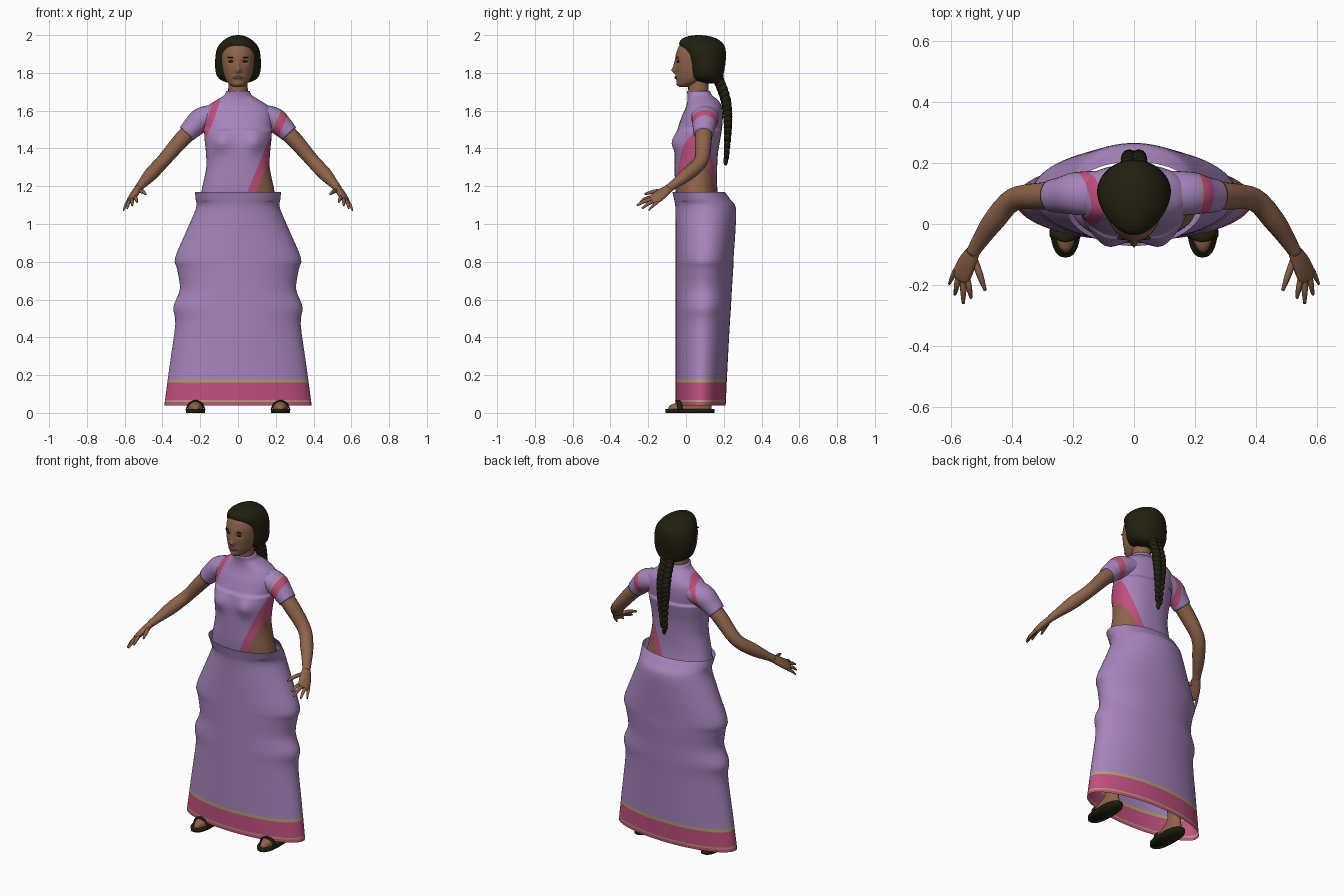
import bpy, bmesh, math
from mathutils import Vector

cube = bpy.data.objects.get("Cube")
if cube:
    bpy.data.objects.remove(cube, do_unlink=True)


def material(name, rgb):
    m = bpy.data.materials.new(name)
    m.use_nodes = True
    m.diffuse_color = (*rgb, 1)
    bsdf = m.node_tree.nodes["Principled BSDF"]
    bsdf.inputs["Base Color"].default_value = (*rgb, 1)
    bsdf.inputs["Roughness"].default_value = 0.8
    return m


LILAC = material("lilac cloth", (0.38, 0.23, 0.50))
PINK = material("pink border", (0.53, 0.08, 0.21))
GOLD = material("gold trim", (0.45, 0.34, 0.16))
SKIN = material("brown skin", (0.27, 0.125, 0.07))
HAIR = material("dark hair", (0.016, 0.014, 0.005))
LIPS = material("lips", (0.17, 0.06, 0.04))
CLOTH = [LILAC, PINK, GOLD, SKIN]


def smooth_rows(rows, steps):
    """Catmull-Rom interpolation of tuples."""
    out = []
    for i in range(len(rows) - 1):
        a, b, c, d = (rows[max(i - 1, 0)], rows[i], rows[i + 1], rows[min(i + 2, len(rows) - 1)])
        for k in range(steps):
            t = k / steps
            out.append([0.5 * (2 * q + (r - p) * t + (2 * p - 5 * q + 4 * r - s) * t * t
                               + (3 * q - p - 3 * r + s) * t ** 3) for p, q, r, s in zip(a, b, c, d)])
    return out + [list(rows[-1])]


def finish(name, bm, mats, rule=None, cuts=()):
    """Cut along colour borders, colour the faces by rule, make the object."""
    bmesh.ops.recalc_face_normals(bm, faces=bm.faces)
    for co, no in cuts:
        bmesh.ops.bisect_plane(bm, geom=bm.verts[:] + bm.edges[:] + bm.faces[:], plane_co=co, plane_no=no)
    for f in bm.faces:
        f.smooth = True
        if rule:
            f.material_index = rule(f.calc_center_median())
    mesh = bpy.data.meshes.new(name)
    bm.to_mesh(mesh)
    bm.free()
    for m in mats:
        mesh.materials.append(m)
    ob = bpy.data.objects.new(name, mesh)
    bpy.context.collection.objects.link(ob)
    return ob


def skin_rings(rings, caps):
    bm = bmesh.new()
    loops = [[bm.verts.new(p) for p in ring] for ring in rings]
    for a, b in zip(loops, loops[1:]):
        for i in range(len(a)):
            j = (i + 1) % len(a)
            bm.faces.new((a[i], a[j], b[j], b[i]))
    if caps:
        bm.faces.new(loops[0])
        bm.faces.new(loops[-1])
    return bm


def stack(name, rows, mats, cx=0, n=2.0, seg=48, steps=4, caps=True, warp=None, **kw):
    """Horizontal rings from rows of (z, half width, front y, back y)."""
    rings = []
    for z, w, yf, yb in smooth_rows(rows, steps):
        ring = []
        for i in range(seg):
            a = math.tau * i / seg
            c, s = math.cos(a), math.sin(a)
            p = Vector((cx + w * math.copysign(abs(c) ** (2 / n), c),
                        (yf + yb) / 2 + (yb - yf) / 2 * math.copysign(abs(s) ** (2 / n), s), z))
            if warp:
                warp(p)
            ring.append(p)
        rings.append(ring)
    return finish(name, skin_rings(rings, caps), mats, **kw)


def tube(name, rows, mats, side=1, across=(0, 1, 0), seg=16, steps=4, **kw):
    """Rings along a path from rows of (x, y, z, radius across, other radius)."""
    pts = smooth_rows(rows, steps)
    pos = [Vector((side * p[0], p[1], p[2])) for p in pts]
    axis = Vector((side * across[0], across[1], across[2]))
    rings = []
    for i, p in enumerate(pts):
        t = (pos[min(i + 1, len(pos) - 1)] - pos[max(i - 1, 0)]).normalized()
        u = (axis - t * axis.dot(t)).normalized()
        v = t.cross(u)
        rings.append([pos[i] + u * p[3] * math.cos(a) + v * p[4] * math.sin(a)
                      for a in (math.tau * k / seg for k in range(seg))])
    return finish(name, skin_rings(rings, True), mats, **kw)


def ball(name, loc, size, mat, seg=16):
    bm = bmesh.new()
    bmesh.ops.create_uvsphere(bm, u_segments=seg, v_segments=seg // 2 + 2, radius=1)
    for v in bm.verts:
        v.co = Vector(a * b for a, b in zip(v.co, size)) + Vector(loc)
    return finish(name, bm, [mat])


def bump(p, x, z, sx, sz, dy, limit):
    """Push the front of a body along y around the point x, z."""
    if p.y < limit:
        p.y += dy * math.exp(-((p.x - x) / sx) ** 2 - ((p.z - z) / sz) ** 2)


# Skirt with bordered hem
hem = (0.058, 0.068, 0.16, 0.178)


def skirt_rule(c):
    if hem[0] < c.z < hem[1] or hem[2] < c.z < hem[3]:
        return 2
    return 1 if c.z < hem[2] else 0


stack("skirt", [(0.04, 0.39, -0.055, 0.21), (0.25, 0.362, -0.055, 0.22), (0.47, 0.332, -0.055, 0.232),
                (0.56, 0.342, -0.055, 0.238), (0.655, 0.308, -0.055, 0.243), (0.76, 0.322, -0.055, 0.25),
                (0.82, 0.333, -0.055, 0.252), (0.97, 0.27, -0.055, 0.262), (1.085, 0.222, -0.056, 0.264),
                (1.13, 0.224, -0.063, 0.235), (1.17, 0.228, -0.072, 0.205)],
      CLOTH, seg=72, caps=False, rule=skirt_rule, cuts=[((0, 0, z), (0, 0, 1)) for z in hem])

# Draped bodice: slanting borders, bare waist on the left
LEFT_N, RIGHT_N = Vector((1, 0, -0.41)), Vector((1, 0.2, -0.4))
LEFT_O, RIGHT_O = Vector((0.05, 0, 1.17)), Vector((-0.06, -0.05, 1.7))
UNDERARM = 1.42


def drape_rule(c):
    d = (c - LEFT_O).dot(LEFT_N)
    r = (c - RIGHT_O).dot(RIGHT_N)
    if d > 0.045:
        return 3 if c.z < UNDERARM else 0
    if d > 0:
        return 1
    if d > -0.007 and c.z > 1.5:
        return 2
    return 1 if -0.032 < r < 0 and c.z > UNDERARM else 0


drape_cuts = [(LEFT_O + Vector((k, 0, 0)), LEFT_N) for k in (-0.007, 0, 0.045)]
drape_cuts += [(RIGHT_O + Vector((k, 0, 0)), RIGHT_N) for k in (-0.032, 0)]
drape_cuts += [((0, 0, z), (0, 0, 1)) for z in (UNDERARM, 1.5)]


def bust(p):
    for s in (-1, 1):
        bump(p, s * 0.09, 1.435, 0.05, 0.05, -0.03, 0.04)


stack("bodice", [(1.12, 0.205, -0.05, 0.175), (1.2, 0.188, -0.058, 0.165), (1.3, 0.168, -0.06, 0.165),
                 (1.38, 0.17, -0.06, 0.17), (1.44, 0.176, -0.055, 0.18), (1.5, 0.18, -0.045, 0.19),
                 (1.57, 0.185, -0.022, 0.195), (1.62, 0.165, 0, 0.19), (1.655, 0.115, 0.008, 0.17),
                 (1.68, 0.075, 0.008, 0.14), (1.705, 0.062, 0.004, 0.125)],
      CLOTH, n=2.3, warp=bust, rule=drape_rule, cuts=drape_cuts)

# Neck and head
stack("neck", [(1.64, 0.06, 0.01, 0.13), (1.7, 0.052, 0.012, 0.12), (1.8, 0.052, 0.01, 0.12)], [SKIN], seg=24)


def face(p):
    bump(p, 0, 1.812, 0.014, 0.016, -0.02, 0)
    bump(p, 0, 1.838, 0.01, 0.025, -0.009, 0)
    bump(p, 0, 1.775, 0.026, 0.011, -0.008, 0)
    bump(p, 0, 1.742, 0.02, 0.012, -0.006, 0)
    for s in (-1, 1):
        bump(p, s * 0.035, 1.86, 0.018, 0.013, 0.009, 0)


stack("head", [(1.725, 0.018, -0.035, 0.01), (1.737, 0.042, -0.044, 0.05), (1.76, 0.062, -0.048, 0.1),
               (1.79, 0.075, -0.052, 0.13), (1.83, 0.084, -0.056, 0.15), (1.87, 0.088, -0.057, 0.16),
               (1.91, 0.086, -0.05, 0.16), (1.95, 0.07, -0.03, 0.15), (1.98, 0.03, 0.02, 0.1)],
      [SKIN], seg=72, steps=6, warp=face,)
ball("mouth", (0, -0.054, 1.775), (0.026, 0.008, 0.008), LIPS)
for s, label in ((1, "left"), (-1, "right")):
    ball(label + "_eye", (s * 0.036, -0.041, 1.86), (0.014, 0.007, 0.006), HAIR)
    ball(label + "_eyebrow", (s * 0.037, -0.046, 1.882), (0.02, 0.006, 0.003), HAIR)

# Hair and plait
stack("hair", [(1.745, 0.045, 0.09, 0.185), (1.765, 0.095, 0.03, 0.195), (1.8, 0.117, 0.014, 0.2),
               (1.86, 0.121, 0, 0.21), (1.92, 0.114, -0.022, 0.21), (1.955, 0.095, -0.036, 0.196),
               (1.98, 0.066, -0.022, 0.165), (1.995, 0.035, 0.015, 0.12), (2.0, 0.008, 0.055, 0.08)], [HAIR])
plait = smooth_rows([(0.17, 1.77, 0.032), (0.212, 1.65, 0.033), (0.222, 1.52, 0.028), (0.214, 1.36, 0.018)], 5)
for i, (y, z, r) in enumerate(plait):
    for s in (-1, 1):
        lock = ball("plait_lock", (0, 0, 0), (r * 0.75, r * 0.8, r * 1.05), HAIR, 12)
        lock.location = (s * r * 0.5, y, z + s * 0.007)
        lock.rotation_euler = (0, s * 0.5, 0)
ball("plait_end", (0, 0.21, 1.335), (0.012, 0.012, 0.026), HAIR)

# Fingers: knuckle, tip, radius
fingers = {"index": ((0.545, -0.185, 1.142), (0.535, -0.243, 1.115), 0.0095),
           "middle": ((0.56, -0.18, 1.132), (0.56, -0.26, 1.098), 0.01),
           "ring": ((0.575, -0.168, 1.123), (0.587, -0.232, 1.082), 0.0095),
           "little": ((0.585, -0.15, 1.115), (0.606, -0.197, 1.072), 0.008),
           "thumb": ((0.522, -0.12, 1.175), (0.488, -0.218, 1.158), 0.011)}

for s, label in ((1, "left_"), (-1, "right_")):
    # Sleeves and arms
    tube(label + "sleeve", [(0.11, 0.1, 1.575, 0.075, 0.06), (0.19, 0.1, 1.553, 0.07, 0.065),
                            (0.235, 0.095, 1.515, 0.06, 0.057), (0.272, 0.092, 1.478, 0.053, 0.049)],
         CLOTH, s, seg=28, rule=drape_rule, cuts=drape_cuts)
    tube(label + "arm", [(0.23, 0.095, 1.515, 0.045, 0.044), (0.3, 0.092, 1.445, 0.045, 0.042),
                         (0.395, 0.08, 1.335, 0.038, 0.036), (0.46, 0.01, 1.265, 0.036, 0.036),
                         (0.505, -0.055, 1.215, 0.027, 0.025), (0.53, -0.095, 1.187, 0.022, 0.02)],
         [SKIN], s, across=(0.5, 1, 0))
    # Hands
    tube(label + "palm", [(0.522, -0.082, 1.195, 0.021, 0.019), (0.543, -0.12, 1.167, 0.033, 0.019),
                          (0.562, -0.16, 1.137, 0.037, 0.017), (0.568, -0.182, 1.125, 0.031, 0.012)],
         [SKIN], s, across=(0.04, 0.04, -0.03))
    for part, (a, b, r) in fingers.items():
        mid = [(p + q) / 2 for p, q in zip(a, b)]
        mid[2] += 0.005
        tube(label + part + "_finger", [(*a, r, r), (*mid, r, r), (*b, r * 0.5, r * 0.5)], [SKIN], s, seg=8,
             across=(1, 0.3, 0))
    # Legs, feet and sandals
    x = s * 0.225
    stack(label + "leg", [(0.018, 0.04, -0.095, 0.135), (0.04, 0.039, -0.085, 0.135), (0.06, 0.036, -0.035, 0.13),
                          (0.1, 0.033, 0.03, 0.125), (0.18, 0.036, 0.035, 0.12), (0.38, 0.05, 0.03, 0.15),
                          (0.62, 0.06, 0.02, 0.15)], [SKIN], cx=x, seg=24)
    stack(label + "sandal_sole", [(0, 0.05, -0.108, 0.15), (0.02, 0.052, -0.11, 0.152)], [HAIR],
          cx=x, n=2.5, seg=32, steps=1)
    tube(label + "sandal_strap", [(0.176, -0.03, 0.015, 0.014, 0.004), (0.19, -0.035, 0.047, 0.014, 0.004),
                                  (0.225, -0.045, 0.065, 0.014, 0.004), (0.26, -0.035, 0.047, 0.014, 0.004),
                                  (0.274, -0.03, 0.015, 0.014, 0.004)], [HAIR], s, seg=8)
